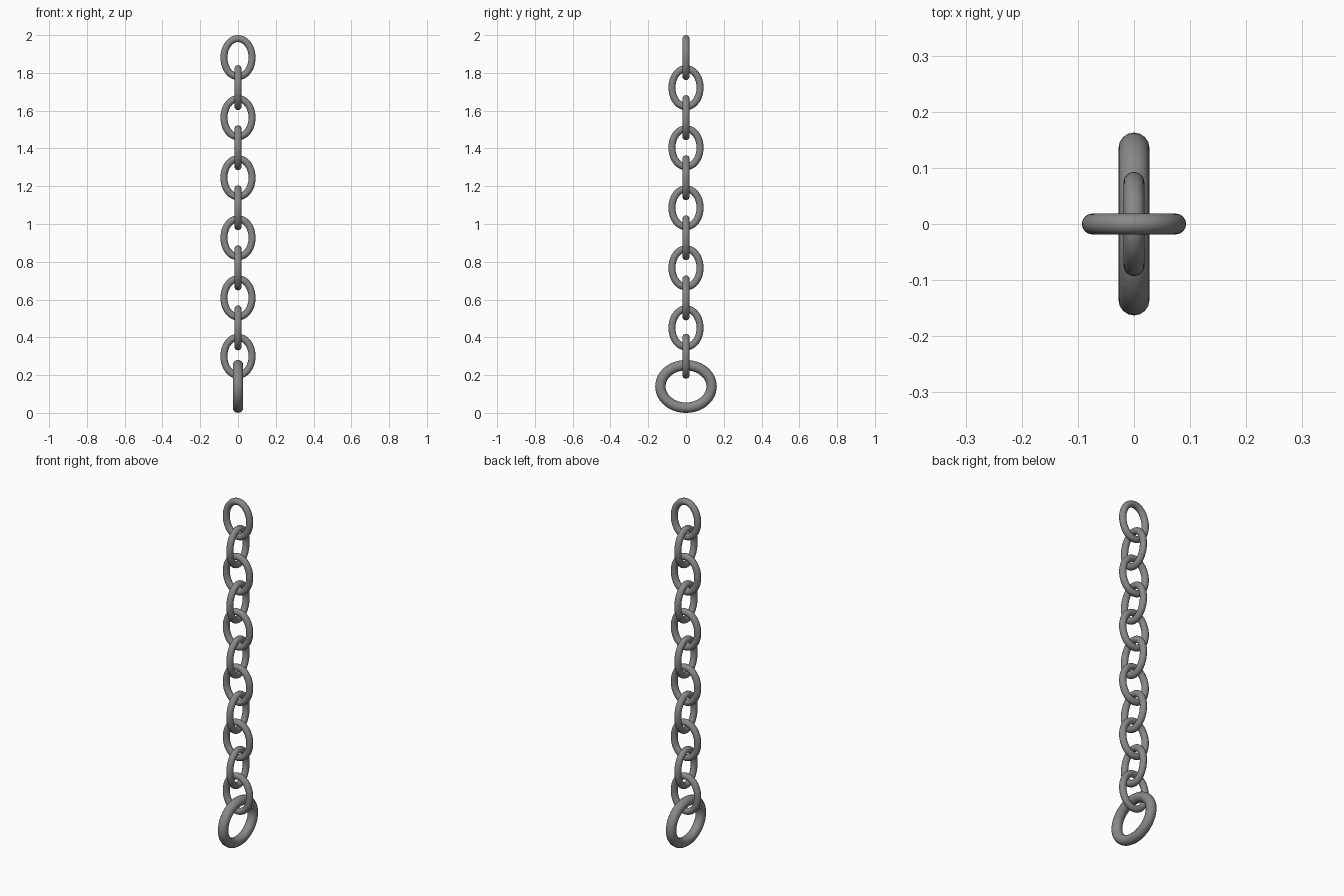
import bpy
import bmesh
from math import cos, sin, tau
from mathutils import Vector

cube = bpy.data.objects.get("Cube")
if cube:
    bpy.data.objects.remove(cube, do_unlink=True)

# Single iron colour
iron = bpy.data.materials.new("iron grey")
iron.use_nodes = True
colour = (0.25, 0.25, 0.25, 1)
iron.diffuse_color = colour
iron.node_tree.nodes["Principled BSDF"].inputs["Base Color"].default_value = colour


def oval_ring(name, half_width, half_height, tube, z, sideways, segments=48, sides=16):
    """Round bar swept along an upright oval; sizes are to the outer edge."""
    a, b = half_width - tube, half_height - tube
    bm = bmesh.new()
    across = Vector((0, 1, 0)) if sideways else Vector((1, 0, 0))
    axis = Vector((1, 0, 0)) if sideways else Vector((0, -1, 0))
    up = Vector((0, 0, 1))
    loops = []
    for i in range(segments):
        t = tau * i / segments
        centre = across * a * cos(t) + up * b * sin(t)
        outward = (across * b * cos(t) + up * a * sin(t)).normalized()
        loops.append([bm.verts.new(centre + tube * (outward * cos(tau * j / sides)
                                                    + axis * sin(tau * j / sides)))
                      for j in range(sides)])
    for i in range(segments):
        here, there = loops[i], loops[(i + 1) % segments]
        for j in range(sides):
            k = (j + 1) % sides
            bm.faces.new((here[j], there[j], there[k], here[k])).smooth = True
    bmesh.ops.recalc_face_normals(bm, faces=bm.faces)
    mesh = bpy.data.meshes.new(name)
    bm.to_mesh(mesh)
    bm.free()
    mesh.materials.append(iron)
    ring = bpy.data.objects.new(name, mesh)
    ring.location.z = z
    bpy.context.collection.objects.link(ring)
    return ring


# Chain links, each turned a quarter from its neighbour
for i in range(11):
    z = 1.881 - 0.159 * i if i < 10 else 0.3
    oval_ring(f"chain_link_{i + 1}", 0.093, 0.119, 0.0185, z, i % 2 == 1)

# Wide end ring
oval_ring("end_ring", 0.163, 0.14, 0.0275, 0.14, True)
